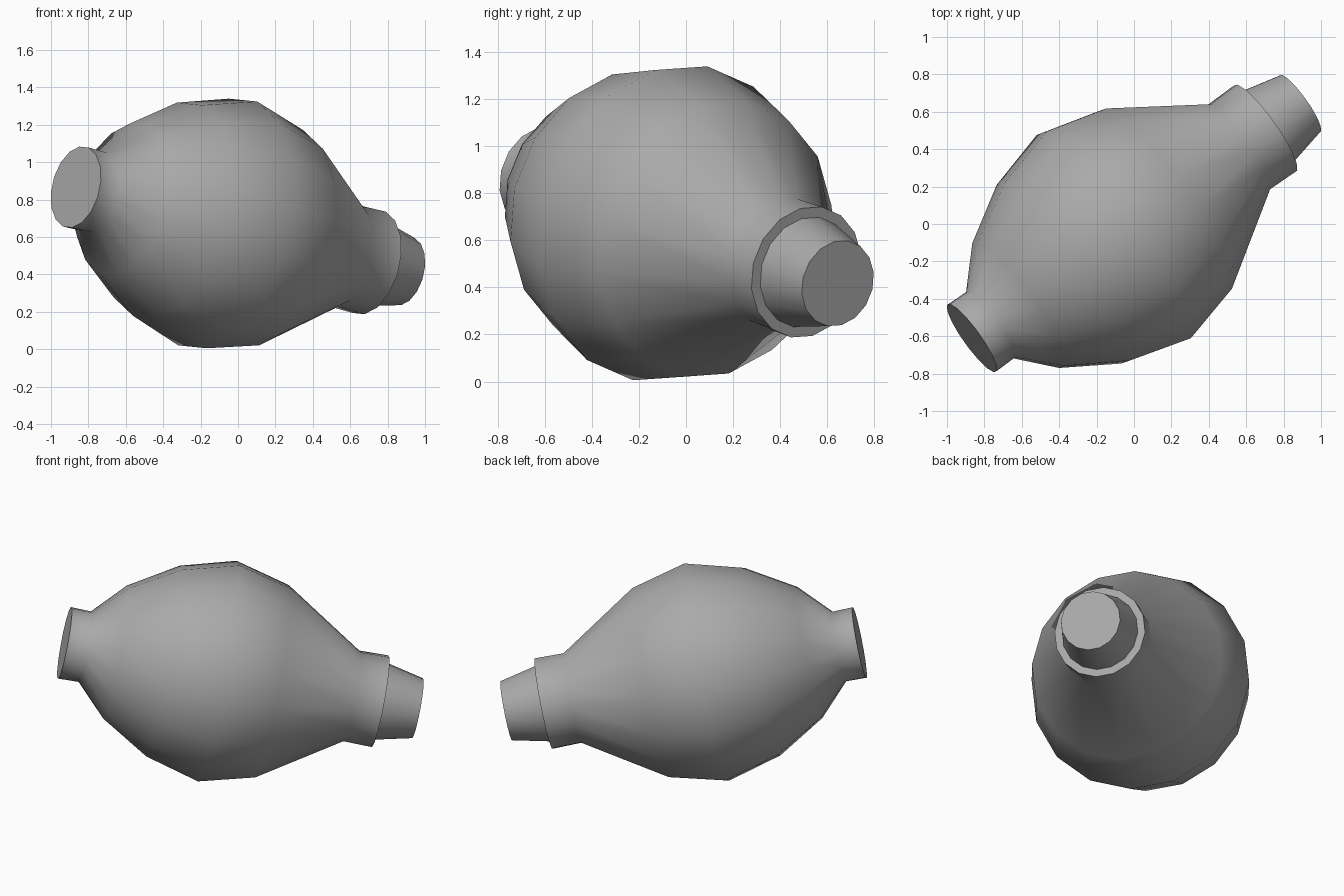
import bpy, bmesh, math
from mathutils import Vector, Matrix

cube = bpy.data.objects.get("Cube")
if cube:
    bpy.data.objects.remove(cube, do_unlink=True)

grey = bpy.data.materials.new("plain_grey")
grey.use_nodes = True
colour = (0.4, 0.4, 0.4, 1)
grey.diffuse_color = colour
grey.node_tree.nodes["Principled BSDF"].inputs["Base Color"].default_value = colour

# Tilted long axis, from the end cap to the nozzle tip
start, end = Vector((-0.867, -0.61, 0.867)), Vector((0.888, 0.645, 0.417))
axis = (end - start).normalized()
length = (end - start).length
up = (Vector((0, 0, 1)) - axis * axis.z).normalized()
side = up.cross(axis)
turn = math.radians(7.9)
x_dir = up * math.cos(turn) + side * math.sin(turn)
y_dir = axis.cross(x_dir)
frame = Matrix.Translation(start) @ Matrix((x_dir, y_dir, axis)).transposed().to_4x4()
SIDES = 16


def lathe(name, profile, cap_start=False, cap_end=False):
    """Turn (distance, radius) pairs around the long axis."""
    bm = bmesh.new()
    rings = []
    for dist, radius in profile:
        angles = [math.tau * i / SIDES for i in range(SIDES)]
        rings.append([bm.verts.new((radius * math.cos(a), radius * math.sin(a), dist))
                      for a in angles])
    for low, high in zip(rings, rings[1:]):
        for i in range(SIDES):
            j = (i + 1) % SIDES
            bm.faces.new((low[i], low[j], high[j], high[i]))
    if cap_start:
        bm.faces.new(rings[0][::-1])
    if cap_end:
        bm.faces.new(rings[-1])
    mesh = bpy.data.meshes.new(name)
    bm.to_mesh(mesh)
    bm.free()
    mesh.materials.append(grey)
    obj = bpy.data.objects.new(name, mesh)
    bpy.context.collection.objects.link(obj)
    obj.matrix_world = frame
    bpy.ops.object.select_all(action='DESELECT')
    obj.select_set(True)
    bpy.context.view_layer.objects.active = obj
    bpy.ops.object.shade_smooth_by_angle(angle=math.radians(60))
    return obj


# Bulging bag with its end cap, collar and collar rim
lathe("bag", [(0, 0.223), (0.127, 0.22), (0.315, 0.415), (0.615, 0.595),
              (0.953, 0.688), (1.295, 0.60), (1.79, 0.283), (1.97, 0.286),
              (1.97, 0.24)], cap_start=True)

# Tapered nozzle
lathe("nozzle", [(1.97, 0.24), (length, 0.187)], cap_end=True)
